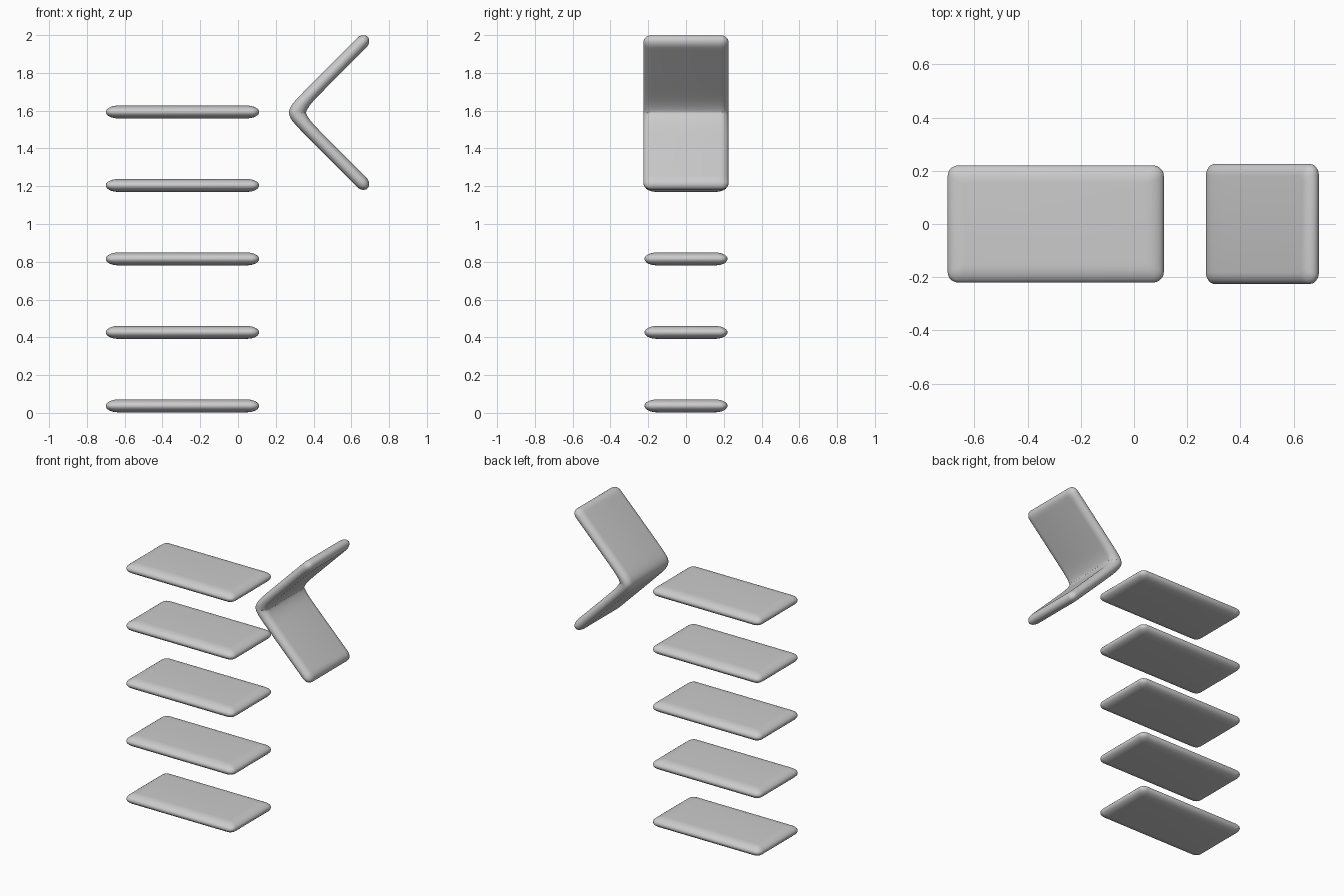
import bpy, bmesh, math
from mathutils import Vector

cube = bpy.data.objects.get("Cube")
if cube:
    bpy.data.objects.remove(cube, do_unlink=True)

grey = bpy.data.materials.new("light grey")
grey.use_nodes = True
grey.diffuse_color = (0.6, 0.6, 0.6, 1)
grey.node_tree.nodes["Principled BSDF"].inputs["Base Color"].default_value = (0.6, 0.6, 0.6, 1)


def rounded_rect(hx, hy, r, steps=5):
    """Outline of a rectangle with rounded corners."""
    pts = []
    for k, (sx, sy) in enumerate([(1, 1), (-1, 1), (-1, -1), (1, -1)]):
        for i in range(steps + 1):
            a = (k + i / steps) * math.pi / 2
            pts.append((sx * (hx - r) + r * math.cos(a), sy * (hy - r) + r * math.sin(a)))
    return pts


def pillow_slab(hx, hy, hz, edge, r, layers=12):
    """Thin slab with rounded corners and an elliptical rim."""
    bm = bmesh.new()
    rings = []
    for i in range(layers + 1):
        t = (i / layers - 0.5) * math.pi
        inset = edge * (1 - math.cos(t))
        outline = rounded_rect(hx - inset, hy - inset, max(r - inset * 0.5, 0.012))
        rings.append([bm.verts.new((x, y, hz * math.sin(t))) for x, y in outline])
    n = len(rings[0])
    for low, high in zip(rings, rings[1:]):
        for j in range(n):
            k = (j + 1) % n
            bm.faces.new((low[j], low[k], high[k], high[j]))
    bm.faces.new(rings[0][::-1])
    bm.faces.new(rings[-1])
    return bm


def finish(name, bm, location):
    bmesh.ops.recalc_face_normals(bm, faces=bm.faces)
    mesh = bpy.data.meshes.new(name)
    bm.to_mesh(mesh)
    bm.free()
    mesh.materials.append(grey)
    for p in mesh.polygons:
        p.use_smooth = True
    ob = bpy.data.objects.new(name, mesh)
    ob.location = location
    bpy.context.collection.objects.link(ob)


# Stack of five level slabs
for i in range(5):
    bm = pillow_slab(0.406, 0.22, 0.034, 0.065, 0.04)
    finish(f"slab_{i + 1}", bm, (-0.294, 0, 0.037 + i * 0.389))

# Chevron: a slab cut across its length, then bent to a right angle
bm = pillow_slab(0.567, 0.226, 0.035, 0.045, 0.04)
for i in range(-12, 13):
    u = 0.5 * (i / 12) * abs(i / 12)
    bmesh.ops.bisect_plane(bm, geom=bm.verts[:] + bm.edges[:] + bm.faces[:],
                           plane_co=(u, 0, 0), plane_no=(1, 0, 0))
bend = 0.02
for v in bm.verts:
    u, y, w = v.co
    s = u / math.sqrt(2)
    arm = math.hypot(s, bend)
    normal = Vector((1, 0, -s / arm)).normalized()
    fillet = 0.02 * math.exp(-(s / 0.05) ** 2) if w > 0 else 0
    v.co = Vector((arm + fillet * w / 0.035, y, s)) + normal * w
finish("chevron", bm, (0.285, 0, 1.59))
